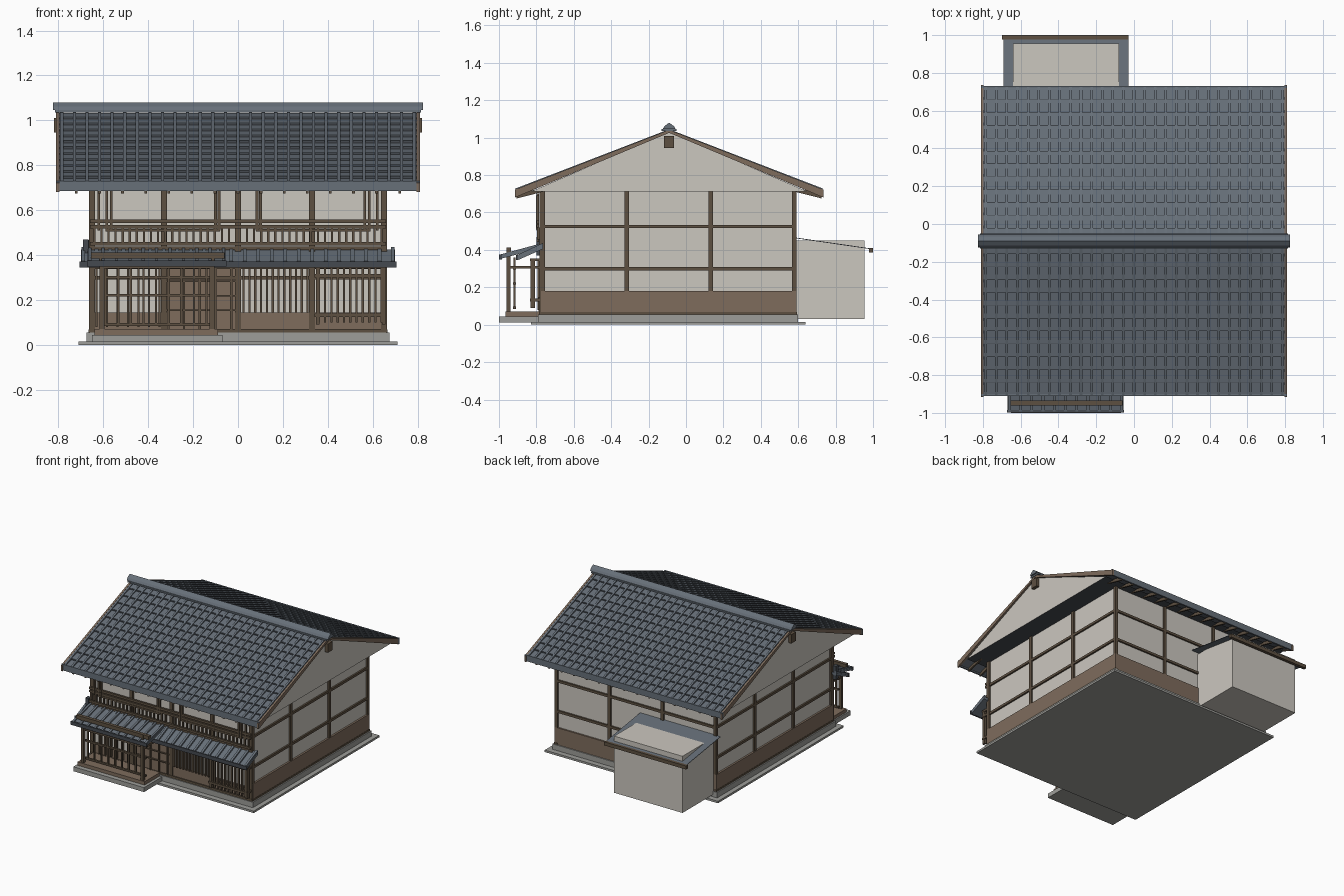
import bpy, bmesh

cube = bpy.data.objects.get("Cube")
if cube:
    bpy.data.objects.remove(cube)


def material(name, r, g, b):
    m = bpy.data.materials.new(name)
    m.use_nodes = True
    m.diffuse_color = (r, g, b, 1)
    m.node_tree.nodes["Principled BSDF"].inputs["Base Color"].default_value = (r, g, b, 1)
    return m


plaster = material("plaster", .60, .57, .52)
timber = material("dark timber", .11, .08, .053)
boards = material("brown boards", .21, .15, .108)
slate = material("slate tile", .135, .16, .19)
shadow = material("dark slate", .06, .068, .08)
stone = material("stone", .34, .34, .32)


def finish(name, bm, *mats):
    bmesh.ops.recalc_face_normals(bm, faces=bm.faces)
    mesh = bpy.data.meshes.new(name)
    bm.to_mesh(mesh)
    bm.free()
    for m in mats:
        mesh.materials.append(m)
    ob = bpy.data.objects.new(name, mesh)
    bpy.context.collection.objects.link(ob)
    return ob


def add_prism(bm, profile, x0, x1):
    """Extrude a (y, z) outline along x."""
    a = [bm.verts.new((x0, y, z)) for y, z in profile]
    b = [bm.verts.new((x1, y, z)) for y, z in profile]
    bm.faces.new(a)
    bm.faces.new(b[::-1])
    for i in range(len(a)):
        j = (i + 1) % len(a)
        bm.faces.new((a[i], b[i], b[j], a[j]))


def prisms(name, mat, items):
    bm = bmesh.new()
    for profile, x0, x1 in items:
        add_prism(bm, profile, x0, x1)
    return finish(name, bm, mat)


def boxes(name, mat, items):
    """Each item is x0, x1, y0, y1, z0, z1."""
    return prisms(name, mat, [([(c, e), (d, e), (d, f), (c, f)], a, b)
                              for a, b, c, d, e, f in items])


def spaced(a, b, n):
    return [a + (b - a) * i / (n - 1) for i in range(n)]


def post(x, y, z0, z1, w=.012, d=.012):
    return (x - w, x + w, y - d, y + d, z0, z1)


# Foundation and body
boxes("foundation", stone, [(-.71, .71, -.83, .64, 0, .015), (-.675, .675, -.79, .6, .015, .055)])
boxes("walls", plaster, [(-.65, .65, -.765, .58, .055, .715)])
boxes("wainscot", boards, [(s * .64, s * .664, -.775, .592, .055, .18) for s in (-1, 1)]
      + [(-.66, .66, .57, .592, .055, .18), (-.66, .66, -.778, -.76, .055, .145)])

# Timber frame on the sides, back and front
frame = []
for s in (-1, 1):
    frame += [post(s * .65, y, .18, .712) for y in spaced(-.765, .58, 4)]
    for z in (.30, .525):
        frame.append((s * .64, s * .662, -.775, .592, z - .009, z + .009))
    frame.append((s * .64, s * .666, -.777, .594, .055, .068))
frame += [post(x, .58, .18, .712) for x in spaced(-.65, .65, 4)]
frame += [(-.66, .66, .57, .592, z - .009, z + .009) for z in (.30, .525)]
frame += [post(x, -.768, .055, .712, .013, .015) for x in (-.65, -.33, 0, .33, .65)]
frame += [(-.66, .66, -.785, -.76, z - .008, z + .008) for z in (.063, .30, .345, .43)]
boxes("timber_frame", timber, frame)

# Gable prism with a dark soffit
bm = bmesh.new()
add_prism(bm, [(-.83, .712), (-.09, 1.03), (.65, .712)], -.795, .795)
gable = finish("gable_walls", bm, plaster, shadow)
for p in gable.data.polygons:
    p.material_index = int(p.normal.z < -.5)
boxes("gable_beam_ends", timber, [(s * .79, s * .82, -.117, -.063, .945, 1.01) for s in (-1, 1)])

# Main roof, both slopes mirrored about the ridge
RIDGE, SPAN, APEX, EAVE, ROWS = -.09, .815, 1.038, .722, 12


def slope_z(d):
    return APEX + (EAVE - APEX) * d / SPAN


decks, rolls, barges, rafters, fascias, joints = [], [], [], [], [], []
for s in (-1, 1):
    outline = []
    for i in range(ROWS):
        d0, d1 = SPAN * i / ROWS, SPAN * (i + 1) / ROWS
        outline += [(RIDGE + s * d0, slope_z(d0) - .006), (RIDGE + s * d1, slope_z(d1) + .003)]
        joints.append((-.80, .80, RIDGE + s * d1 - .002, RIDGE + s * d1 + .002,
                       slope_z(d1) - .008, slope_z(d1) + .001))
    tip = RIDGE + s * SPAN
    outline += [(tip, .692), (RIDGE, 1.026)]
    decks.append((outline, -.80, .80))
    for x in spaced(-.785, .785, 29):
        strip = [(RIDGE, APEX - .01), (tip, EAVE - .01), (tip, EAVE + .009), (RIDGE, APEX + .007)]
        rolls.append((strip, x - .007, x + .007))
    barge = [(RIDGE, 1.042), (RIDGE + s * .825, .722), (RIDGE + s * .825, .68), (RIDGE, 1.026)]
    barges += [(barge, t * .796, t * .81) for t in (-1, 1)]
    wall = RIDGE + s * .67
    under = [(wall, .735), (tip, .697), (tip, .675), (wall, .712)]
    rafters += [(under, x - .006, x + .006) for x in spaced(-.72, .72, 15)]
    fascias.append((-.81, .81, tip - .006, tip + .006, .685, .73))
prisms("roof_deck", slate, decks)
prisms("roof_tile_rolls", slate, rolls)
boxes("roof_course_joints", shadow, joints)
prisms("bargeboards", boards, barges)
prisms("rafters", timber, rafters)
boxes("eave_edges", slate, fascias)
prisms("ridge_cap", slate, [
    ([(-.13, 1.035), (-.05, 1.035), (-.05, 1.046), (-.13, 1.046)], -.815, .815),
    ([(-.125, 1.046), (-.115, 1.062), (-.09, 1.08), (-.065, 1.062), (-.055, 1.046)], -.825, .825)])

# Upper storey: window frames, rails and balusters
upper = [(-.66, .66, -.80, -.785, z - .008, z + .008) for z in (.451, .527, .55)]
for s in (-1, 1):
    upper += [post(s * x, -.795, .51, .69, .006, .008) for x in (.085, .10, .565, .585, .62)]
    upper += [(s * .08, s * .59, -.80, -.785, z, z + .012) for z in (.505, .69)]
    upper += [post(s * x, -.79, .455, .52, .005, .006) for x in spaced(.04, .64, 20)]
boxes("upper_rails_and_windows", timber, upper)

# Pent roof over the ground floor
pent = [(-.765, .425), (-.90, .362), (-.90, .345), (-.765, .405)]
prisms("pent_roof", slate, [(pent, -.70, .70)])
prisms("pent_tile_rolls", slate, [([(y, z + .012) for y, z in pent], x - .008, x + .008)
                                  for x in spaced(-.69, .69, 24)])
boxes("pent_edge", shadow, [(-.705, .705, -.908, -.897, .345, .372),
                            (-.69, -.665, -.80, -.77, .37, .47)])

# Front lattice windows and sliding door
boxes("door_panel", boards, [(-.32, -.013, -.776, -.76, .07, .34)])
door = [post(x, -.78, .07, .34, .005, .008) for x in spaced(-.31, -.03, 5)]
door += [(-.32, -.013, -.786, -.77, z, z + .007) for z in (.15, .215, .28)]
door += [post(x, -.785, .145, .34, .005, .008) for x in spaced(.025, .31, 12)]
door += [post(x, -.785, .08, .34, .005, .008) for x in spaced(-.63, -.35, 7)]
boxes("door_and_window_lattice", timber, door)
bay = [post(x, -.825, .10, .35, .005, .007) for x in spaced(.36, .64, 11)]
bay += [(.34, .66, -.835, -.77, z, z + .015) for z in (.125, .30, .34)]
bay += [post(x, -.82, .09, .35, .008, .012) for x in (.355, .65)]
boxes("bay_lattice", timber, bay)

# Entrance porch
boxes("porch_step", stone, [(-.65, -.07, -1.0, -.79, .012, .045)])
boxes("porch_floor", boards, [(-.64, -.09, -.965, -.78, .045, .07)])
porch = [post(x, -.95, .06, .41, .011, .011) for x in (-.605, -.115)]
porch += [(-.655, -.06, -.96, -.935, .385, .412), (-.61, -.11, -.955, -.94, .34, .355)]
porch += [(-.61, -.11, -.925, -.91, z, z + .012) for z in (.085, .215, .295)]
porch += [post(x, -.917, .085, .36, .005, .006) for x in spaced(-.59, -.14, 9)]
porch += [(x - .008, x + .008, -.95, -.77, .30, .315) for x in (-.605, -.115)]
boxes("porch_frame", timber, porch)
canopy = [(-.775, .425), (-.995, .365), (-.995, .352), (-.775, .408)]
prisms("porch_roof", slate, [(canopy, -.67, -.055)])
prisms("porch_tile_rolls", slate, [([(y, z + .01) for y, z in canopy], x - .007, x + .007)
                                   for x in spaced(-.66, -.065, 11)])
boxes("porch_roof_edge", shadow, [(-.672, -.052, -.999, -.985, .35, .376)])

# Rear annex with a lean-to roof
boxes("annex", plaster, [(-.64, -.08, .58, .955, .03, .45)])
prisms("annex_roof", slate, [([(.58, .467), (.98, .409), (.98, .405), (.58, .463)], -.69, -.03)])
boxes("annex_fascia", timber, [(-.70, -.03, .978, 1.0, .385, .411)])
